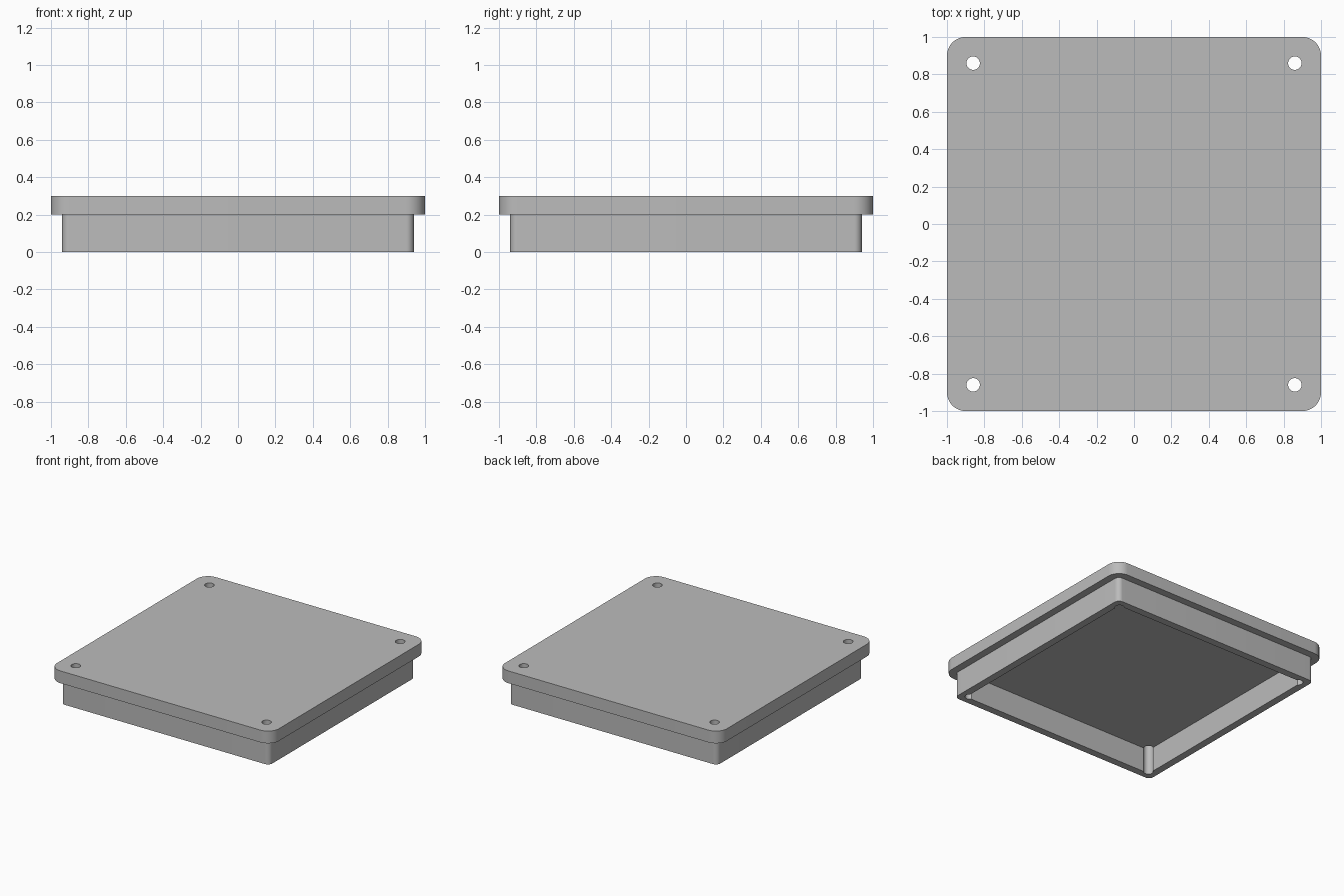
import bpy
import bmesh
from math import cos, sin, pi, radians

default = bpy.data.objects.get("Cube")
if default:
    bpy.data.objects.remove(default, do_unlink=True)

HOLE_AT = 0.86
HOLE_R = 0.036

grey = bpy.data.materials.new("plain grey")
grey.use_nodes = True
colour = (0.5, 0.5, 0.5, 1)
grey.diffuse_color = colour
grey.node_tree.nodes["Principled BSDF"].inputs["Base Color"].default_value = colour


def arc(cx, cy, radius, start, sweep, steps):
    return [(cx + radius * cos(start + sweep * i / steps),
             cy + radius * sin(start + sweep * i / steps)) for i in range(steps + 1)]


def rounded_square(half, radius, steps=12):
    """Outline of a square with rounded corners."""
    if radius == 0:
        return [(half, half), (-half, half), (-half, -half), (half, -half)]
    c = half - radius
    points = []
    for i, (sx, sy) in enumerate([(1, 1), (-1, 1), (-1, -1), (1, -1)]):
        points += arc(c * sx, c * sy, radius, i * pi / 2, pi / 2, steps)
    return points


def prism(name, outlines, z0, z1):
    """Extrude closed outlines from z0 to z1 into one object."""
    bm = bmesh.new()
    for outline in outlines:
        face = bm.faces.new([bm.verts.new((x, y, z0)) for x, y in outline])
        top = bmesh.ops.extrude_face_region(bm, geom=[face])["geom"]
        verts = [v for v in top if isinstance(v, bmesh.types.BMVert)]
        bmesh.ops.translate(bm, verts=verts, vec=(0, 0, z1 - z0))
    bmesh.ops.recalc_face_normals(bm, faces=bm.faces)
    mesh = bpy.data.meshes.new(name)
    bm.to_mesh(mesh)
    bm.free()
    mesh.materials.append(grey)
    obj = bpy.data.objects.new(name, mesh)
    bpy.context.collection.objects.link(obj)
    return obj


# Top plate, skirt under it, inner hollow and corner screw holes
lid = prism("lid", [rounded_square(1, 0.1)], 0.2, 0.3)
skirt = prism("skirt", [rounded_square(0.94, 0.04)], 0, 0.25)
hollow = prism("hollow_cutter", [rounded_square(0.88, 0)], -0.1, 0.2)
circles = [arc(sx * HOLE_AT, sy * HOLE_AT, HOLE_R, 0, 2 * pi, 32)[:-1]
           for sx in (-1, 1) for sy in (-1, 1)]
holes = prism("screw_hole_cutter", circles, -0.2, 0.5)

parts = [(skirt, 'UNION'), (hollow, 'DIFFERENCE'), (holes, 'DIFFERENCE')]
for part, operation in parts:
    part.hide_render = True
    mod = lid.modifiers.new(part.name, 'BOOLEAN')
    mod.operation = operation
    mod.solver = 'EXACT'
    mod.object = part

# Bake the cuts and drop the helpers
bpy.context.view_layer.update()
depsgraph = bpy.context.evaluated_depsgraph_get()
baked = bpy.data.meshes.new_from_object(lid.evaluated_get(depsgraph))
lid.modifiers.clear()
lid.data = baked
lid.data.name = "lid"
for part, _ in parts:
    bpy.data.objects.remove(part, do_unlink=True)
lid.data.materials.clear()
lid.data.materials.append(grey)
for poly in lid.data.polygons:
    poly.material_index = 0

# Smooth the rounded corners, keep the edges crisp
bpy.ops.object.select_all(action='DESELECT')
lid.select_set(True)
bpy.context.view_layer.objects.active = lid
bpy.ops.object.shade_smooth_by_angle(angle=radians(30))
